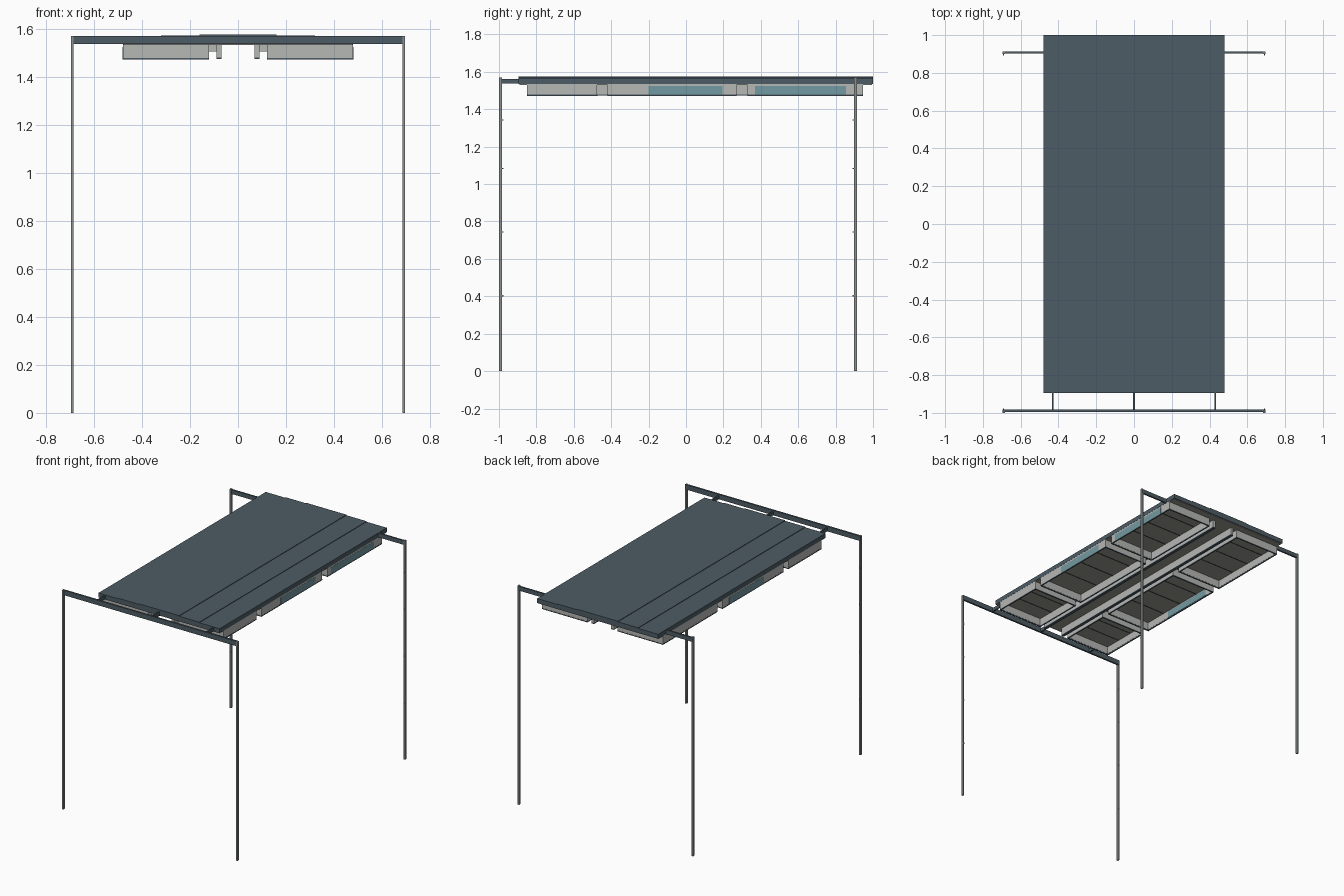
import bpy
import bmesh

if "Cube" in bpy.data.objects:
    bpy.data.objects.remove(bpy.data.objects["Cube"])


def material(name, rgb):
    m = bpy.data.materials.new(name)
    m.diffuse_color = (*rgb, 1)
    m.use_nodes = True
    m.node_tree.nodes["Principled BSDF"].inputs["Base Color"].default_value = m.diffuse_color
    return m


SLATE = material("slate metal", (0.075, 0.107, 0.128))
POST = material("post grey", (0.25, 0.28, 0.265))
WALL = material("light grey", (0.47, 0.48, 0.465))
GLASS = material("blue glass", (0.17, 0.32, 0.36))
LINING = material("warm grey lining", (0.32, 0.31, 0.285))
SEAM = material("dark seam", (0.035, 0.037, 0.037))


def boxes(name, spans, mat):
    """One object made from boxes given as (x0, x1, y0, y1, z0, z1)."""
    bm = bmesh.new()
    for x0, x1, y0, y1, z0, z1 in spans:
        for v in bmesh.ops.create_cube(bm, size=1)["verts"]:
            v.co.x = x1 if v.co.x > 0 else x0
            v.co.y = y1 if v.co.y > 0 else y0
            v.co.z = z1 if v.co.z > 0 else z0
    bmesh.ops.recalc_face_normals(bm, faces=bm.faces[:])
    me = bpy.data.meshes.new(name)
    bm.to_mesh(me)
    bm.free()
    me.materials.append(mat)
    ob = bpy.data.objects.new(name, me)
    bpy.context.collection.objects.link(ob)
    return ob


def mirror_x(ob):
    mod = ob.modifiers.new("Mirror", "MIRROR")
    mod.use_axis[0] = True
    return ob


# Stepped roof slab: three shallow tiers rising to the middle
boxes("roof", [(-w, w, -0.895, 1.0, z0, z1) for w, z0, z1 in
               ((0.48, 1.535, 1.567), (0.32, 1.567, 1.571), (0.16, 1.571, 1.575))], SLATE)
boxes("roof_lining", [(-0.476, 0.476, -0.89, 0.995, 1.531, 1.5355)], LINING)

# Cross beams and the short joists joining the roof to the front beam
boxes("front_beam", [(-0.695, 0.695, -0.996, -0.983, 1.535, 1.57)], SLATE)
boxes("back_beam", [(-0.695, 0.695, 0.902, 0.914, 1.536, 1.566)], SLATE)
boxes("front_joist", [(x - 0.005, x + 0.005, -0.985, -0.885, 1.537, 1.562)
                      for x in (-0.43, 0, 0.43)], SLATE)

# Slim legs with small pegs on their inner sides
for name, y0, y1, side in (("front_leg", -1.0, -0.985, 1), ("back_leg", 0.899, 0.914, -1)):
    mirror_x(boxes(name, [(0.684, 0.696, y0, y1, 0, 1.57)], POST))
    edge = y1 if side > 0 else y0
    tip = edge + side * 0.008
    pegs = [(0.687, 0.693, min(edge, tip), max(edge, tip), z, z + 0.006)
            for z in (0.4, 0.74, 1.08, 1.34)]
    mirror_x(boxes(name + "_pegs", pegs, POST))


def frame(x0, x1, y0, y1, z0, z1, t=0.007):
    """Four walls around an opening."""
    return [(x0, x0 + t, y0, y1, z0, z1), (x1 - t, x1, y0, y1, z0, z1),
            (x0 + t, x1 - t, y0, y0 + t, z0, z1), (x0 + t, x1 - t, y1 - t, y1, z0, z1)]


# Open frames hanging under the roof, three on each side
TRAYS = ((-0.85, -0.475), (-0.42, 0.27), (0.33, 0.945))
walls, rims, seams = [], [], []
for a, b in TRAYS:
    walls += frame(0.12, 0.479, a, b, 1.478, 1.535)
    rims += frame(0.12, 0.48, a - 0.001, b + 0.001, 1.471, 1.478)
    n = 3 if b - a < 0.5 else 4
    for i in range(1, n):
        y = a + (b - a) * i / n
        seams.append((0.127, 0.471, y - 0.002, y + 0.002, 1.529, 1.532))
mirror_x(boxes("tray_walls", walls, WALL))
mirror_x(boxes("tray_rims", rims, SLATE))
mirror_x(boxes("lining_seams", seams, SEAM))

# Glazed strips in the outer tray walls
boxes("tray_glass", [(0.471, 0.480, -0.20, 0.195, 1.478, 1.524),
                     (0.471, 0.480, 0.37, 0.855, 1.478, 1.524),
                     (-0.480, -0.471, -0.20, 0.195, 1.478, 1.524)], GLASS)

# Long rails either side of the middle aisle, tied to the trays
mirror_x(boxes("aisle_rail", [(0.068, 0.089, -0.85, 0.945, 1.480, 1.535)], WALL))
mirror_x(boxes("aisle_rail_rim", [(0.068, 0.089, -0.85, 0.945, 1.473, 1.480)], SLATE))
mirror_x(boxes("rail_tie", [(0.086, 0.122, y - 0.02, y + 0.02, 1.505, 1.535)
                            for y in (-0.66, -0.08, 0.63)], WALL))
